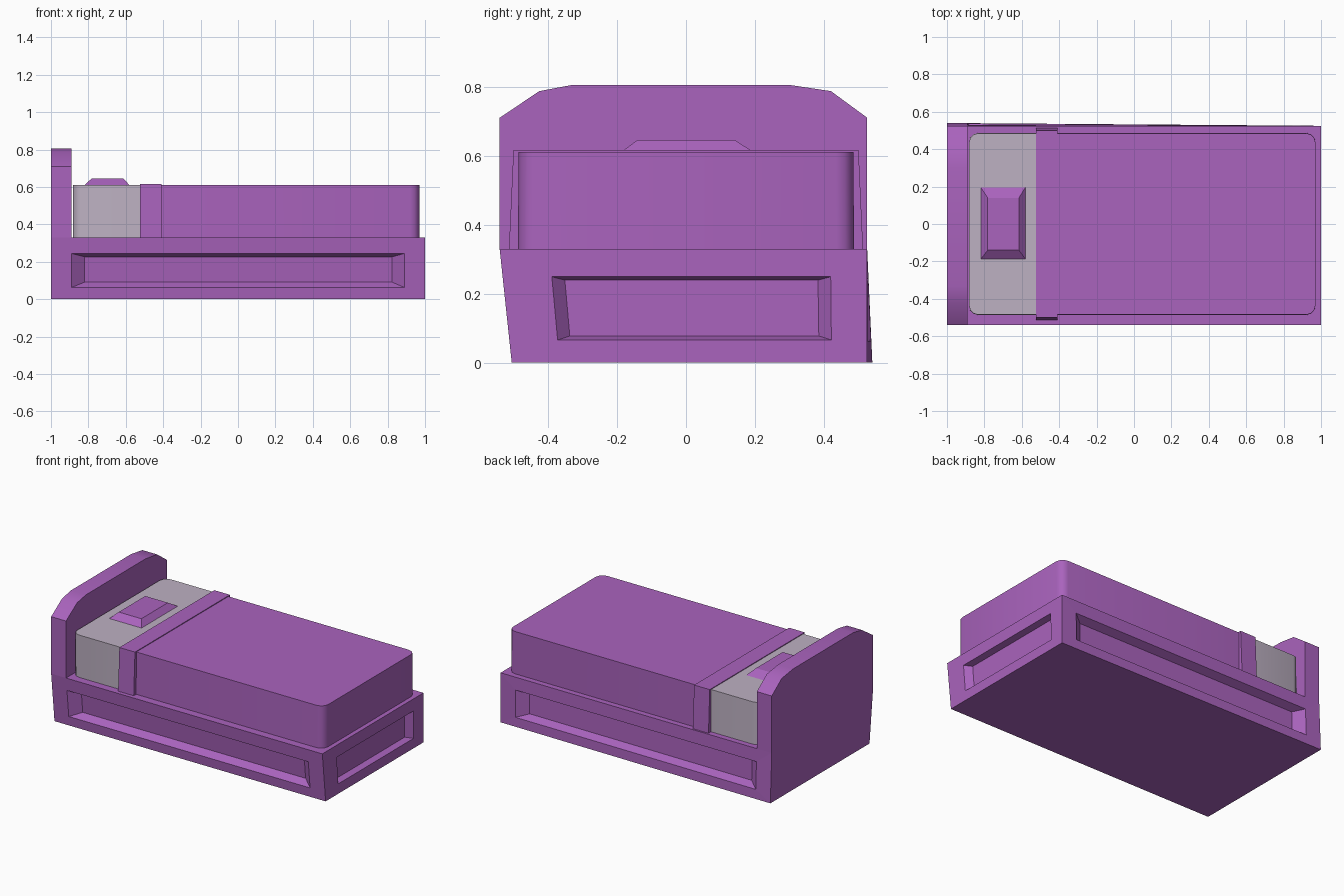
import bpy, bmesh, math
from mathutils import Vector

if "Cube" in bpy.data.objects:
    bpy.data.objects.remove(bpy.data.objects["Cube"], do_unlink=True)


def make_material(name, rgb):
    mat = bpy.data.materials.new(name)
    mat.use_nodes = True
    color = (*rgb, 1.0)
    mat.diffuse_color = color
    mat.node_tree.nodes["Principled BSDF"].inputs["Base Color"].default_value = color
    return mat


purple = make_material("purple", (0.40, 0.125, 0.51))
sheet_grey = make_material("pale grey", (0.51, 0.44, 0.54))


def finish(name, bm, mat, smooth=False):
    bmesh.ops.remove_doubles(bm, verts=bm.verts, dist=0.0005)
    bmesh.ops.recalc_face_normals(bm, faces=bm.faces)
    mesh = bpy.data.meshes.new(name)
    bm.to_mesh(mesh)
    bm.free()
    mesh.materials.append(mat)
    obj = bpy.data.objects.new(name, mesh)
    bpy.context.collection.objects.link(obj)
    if smooth:
        bpy.ops.object.select_all(action="DESELECT")
        obj.select_set(True)
        bpy.context.view_layer.objects.active = obj
        bpy.ops.object.shade_smooth_by_angle(angle=math.radians(35))
    return obj


def add_face(bm, points):
    return bm.faces.new([bm.verts.new(p) for p in points])


def loft(start, end):
    """Solid between two matching outlines."""
    bm = bmesh.new()
    rings = [[bm.verts.new(p) for p in ring] for ring in (start, end)]
    bm.faces.new(rings[0])
    bm.faces.new(rings[1])
    n = len(start)
    for i in range(n):
        j = (i + 1) % n
        bm.faces.new((rings[0][i], rings[0][j], rings[1][j], rings[1][i]))
    return bm


def rect(x0, x1, y0, y1, z):
    return [(x0, y0, z), (x1, y0, z), (x1, y1, z), (x0, y1, z)]


def panelled_side(bm, corners, outer, inner, depth):
    """Side wall with a sunken panel; rectangles are fractions of the wall."""
    a, b, c, d = corners

    def ring(u0, u1, v0, v1, offset):
        return [a.lerp(b, u).lerp(d.lerp(c, u), v) + offset
                for u, v in ((u0, v0), (u1, v0), (u1, v1), (u0, v1))]

    inward = -(b - a).cross(d - a).normalized() * depth
    rings = [list(corners), ring(*outer, Vector()), ring(*inner, inward)]
    for r0, r1 in zip(rings, rings[1:]):
        for i in range(4):
            j = (i + 1) % 4
            add_face(bm, (r0[i], r0[j], r1[j], r1[i]))
    add_face(bm, rings[-1])


# Bed base with sunken panels on the front, foot and back
Z = 0.33
low = [Vector(p) for p in ((-1, -0.505, 0), (1, -0.505, 0), (1, 0.525, 0), (-1, 0.54, 0))]
high = [Vector(p) for p in rect(-1, 1, -0.54, 0.525, Z)]
long_panel = ((0.055, 0.945, 0.19, 0.74), (0.09, 0.912, 0.26, 0.67), 0.05)
foot_panel = ((0.135, 0.90, 0.20, 0.755), (0.17, 0.865, 0.235, 0.725), 0.04)
bm = bmesh.new()
for i, panel in enumerate((long_panel, foot_panel, long_panel)):
    panelled_side(bm, (low[i], low[i + 1 & 3], high[i + 1 & 3], high[i]), *panel)
add_face(bm, (low[3], low[0], high[0], high[3]))
add_face(bm, low)
add_face(bm, high)
finish("bed_base", bm, purple)

# Headboard with a softened top
profile = [(-0.54, Z), (-0.54, 0.71), (-0.425, 0.787), (-0.33, 0.805),
           (0.30, 0.805), (0.42, 0.787), (0.525, 0.71), (0.525, Z)]
finish("headboard", loft([(-1, y, z) for y, z in profile],
                         [(-0.89, y, z) for y, z in profile]), purple, True)


# Mattress and blanket: blocks with rounded upright corners at one end
def rounded_block(name, x0, x1, round_x, mat):
    bm = loft(rect(x0, x1, -0.487, 0.487, Z), rect(x0, x1, -0.485, 0.485, 0.611))
    corners = [e for e in bm.edges
               if all(abs(v.co.x - round_x) < 0.001 for v in e.verts)
               and abs(e.verts[0].co.z - e.verts[1].co.z) > 0.1]
    bmesh.ops.bevel(bm, geom=corners, offset=0.05, segments=3,
                    profile=0.5, affect="EDGES")
    finish(name, bm, mat, True)


rounded_block("mattress", -0.882, -0.5, -0.882, sheet_grey)
rounded_block("blanket", -0.52, 0.97, 0.97, purple)

# Folded blanket edge
finish("blanket_fold", loft(rect(-0.525, -0.41, -0.513, 0.513, Z),
                            rect(-0.525, -0.41, -0.50, 0.50, 0.616)), purple)

# Pillow
finish("pillow", loft(rect(-0.825, -0.575, -0.195, 0.205, 0.605),
                      rect(-0.782, -0.615, -0.14, 0.14, 0.646)), purple)
